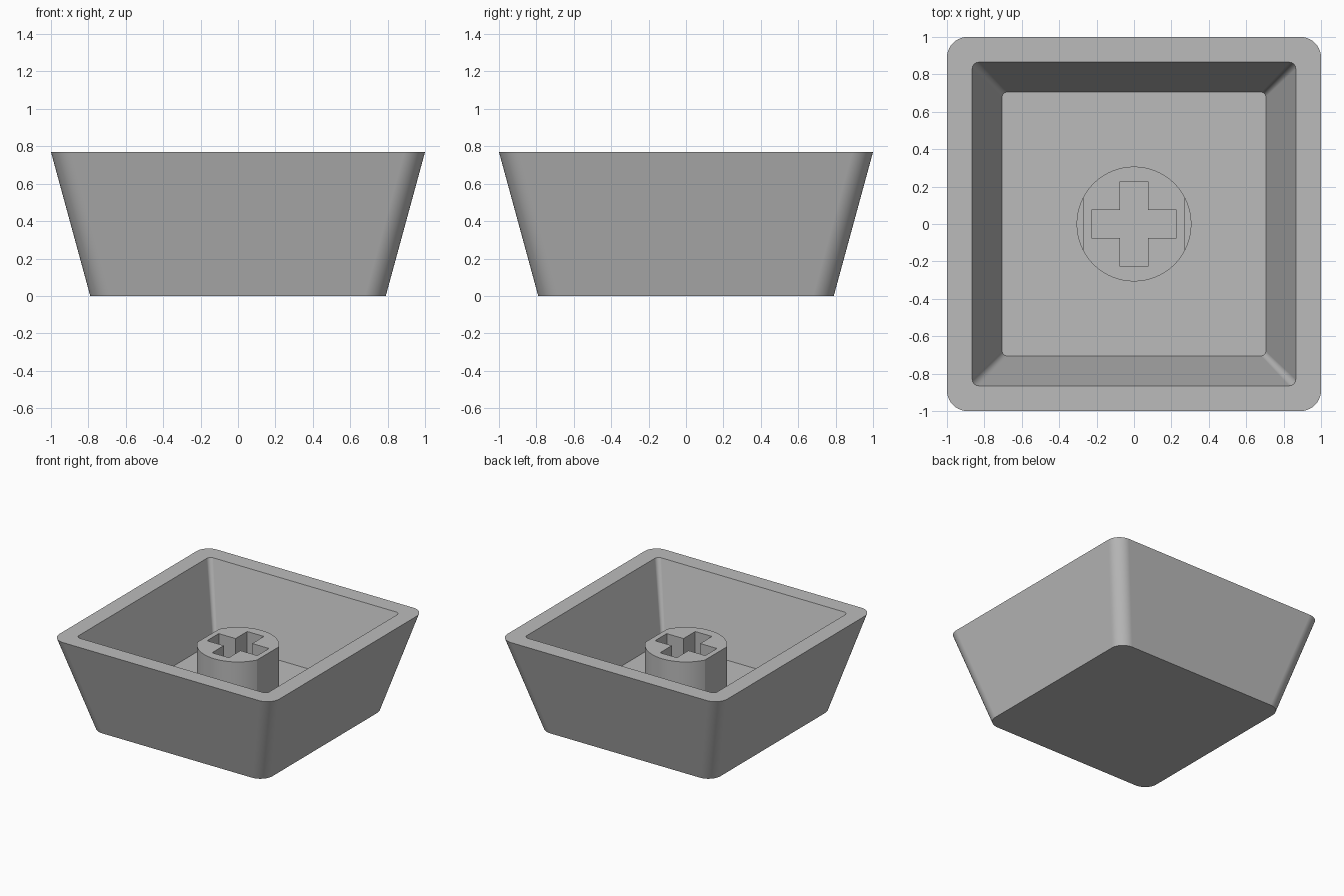
import bpy, bmesh, math

cube = bpy.data.objects.get("Cube")
if cube:
    bpy.data.objects.remove(cube, do_unlink=True)

# One grey plastic for everything
grey = bpy.data.materials.new("grey plastic")
grey.use_nodes = True
colour = (0.5, 0.5, 0.5, 1)
grey.diffuse_color = colour
grey.node_tree.nodes["Principled BSDF"].inputs["Base Color"].default_value = colour

HEIGHT, FLOOR, STEM_TOP = 0.77, 0.18, 0.61


def add_object(name, bm):
    bmesh.ops.recalc_face_normals(bm, faces=bm.faces)
    mesh = bpy.data.meshes.new(name)
    bm.to_mesh(mesh)
    bm.free()
    mesh.materials.append(grey)
    obj = bpy.data.objects.new(name, mesh)
    bpy.context.collection.objects.link(obj)
    return obj


def activate(obj):
    bpy.ops.object.select_all(action='DESELECT')
    obj.select_set(True)
    bpy.context.view_layer.objects.active = obj


def smooth(obj):
    activate(obj)
    bpy.ops.object.shade_smooth_by_angle(angle=math.radians(25))
    weighted = obj.modifiers.new("flat sides", 'WEIGHTED_NORMAL')
    weighted.keep_sharp = True


def rounded_square(half, radius, steps=10):
    points = []
    for corner in range(4):
        mid = math.radians(45 + 90 * corner)
        cx = math.copysign(half - radius, math.cos(mid))
        cy = math.copysign(half - radius, math.sin(mid))
        for i in range(steps + 1):
            a = math.pi / 2 * (corner + i / steps)
            points.append((cx + radius * math.cos(a), cy + radius * math.sin(a)))
    return points


def loft(name, rings):
    """Skin a list of (outline, z) rings and cap both ends."""
    bm = bmesh.new()
    loops = [[bm.verts.new((x, y, z)) for x, y in outline] for outline, z in rings]
    for low, high in zip(loops, loops[1:]):
        for i in range(len(low)):
            j = (i + 1) % len(low)
            bm.faces.new((low[i], low[j], high[j], high[i]))
    bm.faces.new(loops[0])
    bm.faces.new(loops[-1])
    return add_object(name, bm)


def rectangle(x0, x1, y0, y1):
    return [(x0, y0), (x1, y0), (x1, y1), (x0, y1)]


# Hollow tapered shell, open at the top
shell = loft("shell", [
    (rounded_square(0.79, 0.11), 0),
    (rounded_square(1.0, 0.11), HEIGHT),
    (rounded_square(0.865, 0.035), HEIGHT),
    (rounded_square(0.705, 0.025), FLOOR),
])
smooth(shell)

# Round stem standing on the inner floor
circle = [(0.307 * math.cos(math.tau * i / 64), 0.307 * math.sin(math.tau * i / 64))
          for i in range(64)]
stem = loft("stem", [(circle, FLOOR - 0.01), (circle, STEM_TOP)])

# Cross slot outline
arm, reach = 0.076, 0.228
cross = []
for quarter in range(4):
    c, s = round(math.cos(quarter * math.pi / 2)), round(math.sin(quarter * math.pi / 2))
    for x, y in ((reach, -arm), (reach, arm), (arm, arm)):
        cross.append((x * c - y * s, x * s + y * c))

# Cut the slot and the two side flats, leaving a thin round foot
cutters = [loft("slot_cutter", [(cross, 0.1), (cross, 1)])]
for side, (x0, x1) in (("left", (0.272, 0.5)), ("right", (-0.5, -0.272))):
    flat = rectangle(x0, x1, -0.5, 0.5)
    cutters.append(loft(side + "_flat_cutter", [(flat, FLOOR + 0.02), (flat, 1)]))
for cutter in cutters:
    cutter.hide_render = True
    cut = stem.modifiers.new(cutter.name, 'BOOLEAN')
    cut.operation, cut.solver, cut.object = 'DIFFERENCE', 'EXACT', cutter
    activate(stem)
    bpy.ops.object.modifier_apply(modifier=cut.name)
    bpy.data.objects.remove(cutter, do_unlink=True)
smooth(stem)
